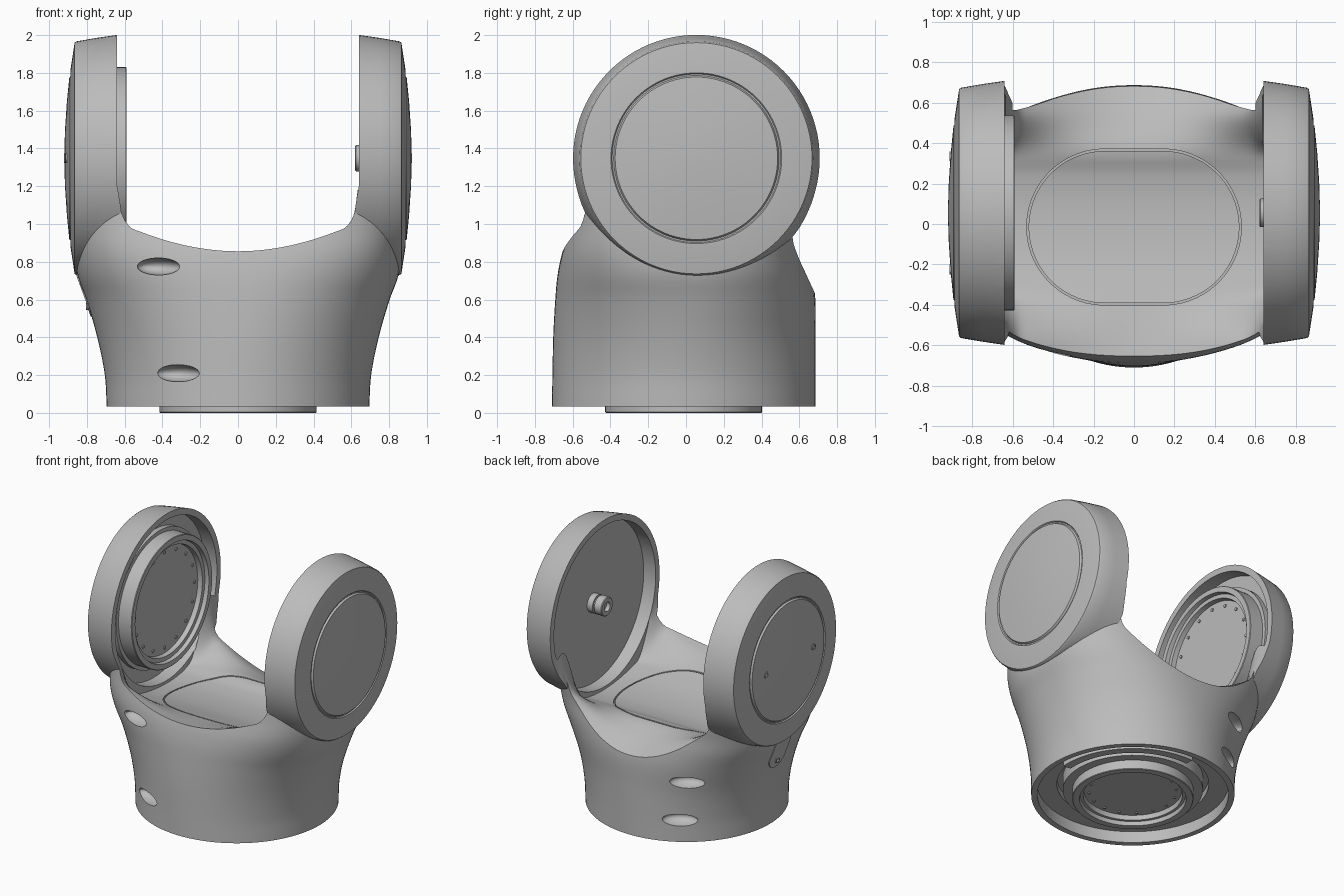
import bpy
import bmesh
from math import sin, cos, pi, copysign, atan2
from mathutils import Matrix

if "Cube" in bpy.data.objects:
    bpy.data.objects.remove(bpy.data.objects["Cube"])

grey = bpy.data.materials.new("plain grey")
grey.use_nodes = True
grey.diffuse_color = (0.5, 0.5, 0.5, 1)
for node in grey.node_tree.nodes:
    if node.type == "BSDF_PRINCIPLED":
        node.inputs["Base Color"].default_value = (0.5, 0.5, 0.5, 1)

HUB_Y, HUB_Z = 0.055, 1.348
BASE_Y = -0.0125


def finish(name, bm):
    bmesh.ops.recalc_face_normals(bm, faces=bm.faces[:])
    mesh = bpy.data.meshes.new(name)
    bm.to_mesh(mesh)
    bm.free()
    mesh.materials.append(grey)
    obj = bpy.data.objects.new(name, mesh)
    bpy.context.collection.objects.link(obj)
    return obj


def skin(name, rings, loop=False):
    """Join equal rings of points with quads; cap the ends or close the loop."""
    bm = bmesh.new()
    vs = [[bm.verts.new(p) for p in ring] for ring in rings]
    n = len(vs[0])
    pairs = list(zip(vs, vs[1:]))
    if loop:
        pairs.append((vs[-1], vs[0]))
    else:
        bm.faces.new(vs[0])
        bm.faces.new(vs[-1])
    for a, b in pairs:
        for i in range(n):
            j = (i + 1) % n
            bm.faces.new((a[i], a[j], b[j], b[i]))
    return finish(name, bm)


def lathe_x(name, side, profile, y=HUB_Y, z=HUB_Z, n=96):
    return skin(name, [[(side * p, y + r * cos(2 * pi * i / n), z + r * sin(2 * pi * i / n))
                        for i in range(n)] for p, r in profile])


def lathe_z(name, profile, x=0, y=BASE_Y, n=96):
    return skin(name, [[(x + r * cos(2 * pi * i / n), y + r * sin(2 * pi * i / n), p)
                        for i in range(n)] for p, r in profile])


def stadium(a, r, n=64):
    angles = [2 * pi * (i + 0.5) / n for i in range(n)]
    return [(r * cos(t) + copysign(a, cos(t)), r * sin(t)) for t in angles]


def curve(pts, x):
    """Smooth interpolation through rows of (x, values...)."""
    x = min(max(x, pts[0][0]), pts[-1][0])
    i = max(k for k in range(len(pts) - 1) if pts[k][0] <= x)
    a, b = pts[i], pts[i + 1]
    p, q = pts[max(i - 1, 0)], pts[min(i + 2, len(pts) - 1)]
    h = b[0] - a[0]
    t = (x - a[0]) / h
    out = []
    for k in range(1, len(a)):
        m0 = (b[k] - p[k]) / (b[0] - p[0]) * h
        m1 = (q[k] - a[k]) / (q[0] - a[0]) * h
        out.append((2*t**3 - 3*t*t + 1) * a[k] + (t**3 - 2*t*t + t) * m0
                   + (3*t*t - 2*t**3) * b[k] + (t**3 - t*t) * m1)
    return out


def boolean(target, cutter, mode="DIFFERENCE"):
    mod = target.modifiers.new("cut", "BOOLEAN")
    mod.operation, mod.solver, mod.object = mode, "EXACT", cutter
    bpy.context.view_layer.objects.active = target
    bpy.ops.object.modifier_apply(modifier=mod.name)
    bpy.data.objects.remove(cutter)


# Body sections: height, half width, front y, back y, squareness
SECTIONS = [(0.035, 0.695, -0.71, 0.685, 2), (0.2, 0.705, -0.707, 0.685, 2),
            (0.4, 0.745, -0.703, 0.685, 2.05), (0.6, 0.803, -0.692, 0.685, 2.25),
            (0.73, 0.85, -0.68, 0.665, 2.5), (0.85, 0.862, -0.655, 0.635, 2.9),
            (1.0, 0.855, -0.605, 0.625, 3.5), (1.2, 0.84, -0.57, 0.66, 4),
            (1.35, 0.82, -0.55, 0.63, 4)]


def section(z):
    w, front, back, e = curve(SECTIONS, z)
    return w, (back - front) / 2, (back + front) / 2, e


def section_ring(z, n=128):
    w, d, yc, e = section(z)
    ring = []
    for i in range(n):
        c, s = cos(2 * pi * i / n), sin(2 * pi * i / n)
        ring.append((w * copysign(abs(c) ** (2 / e), c),
                     yc + d * copysign(abs(s) ** (2 / e), s), z))
    return ring


STEPS = 40
body = skin("yoke_body", [section_ring(0.035 + 1.315 * i / STEPS) for i in range(STEPS + 1)])

# Round arm heads with shallow domed caps and a ring groove
HEAD = [(0.6, 0.658), (0.64, 0.653), (0.75, 0.637), (0.855, 0.619), (0.865, 0.612),
        (0.888, 0.462), (0.888, 0.452), (0.88, 0.446), (0.88, 0.438), (0.893, 0.43),
        (0.906, 0.3), (0.916, 0.15), (0.92, 0.02)]
for side in (1, -1):
    boolean(body, lathe_x("arm_head", side, HEAD), "UNION")

# Saddle between the arms: curved floor rising to the arms at both rims
FLOOR = [(-1, 0.9), (-0.8, 0.88), (-0.66, 0.857), (-0.4, 0.8), (-0.15, 0.74), (0.08, 0.72),
         (0.25, 0.735), (0.36, 0.765), (0.5, 0.72), (0.69, 0.63), (0.8, 0.58), (1, 0.55)]


def saddle(x, y):
    x = abs(x)
    rise = 0.16 * (x / 0.6) ** 2 + 0.18 * (max(x - 0.54, 0) / 0.1) ** 3
    t = min(max((abs(y) - 0.33) / 0.25, 0), 1)
    return curve(FLOOR, y)[0] + rise * t * t * (3 - 2 * t) * (1.5 if y > 0 else 1)


bm = bmesh.new()
bmesh.ops.create_grid(bm, x_segments=64, y_segments=72, size=1)
for v in bm.verts:
    v.co.x *= 0.64
    v.co.z = saddle(v.co.x, v.co.y)
top = bmesh.ops.extrude_face_region(bm, geom=bm.faces[:])["geom"]
for v in top:
    if isinstance(v, bmesh.types.BMVert):
        v.co.z = 2.3
boolean(body, finish("saddle_cutter", bm))

# Recesses inside both arm heads and under the base
for side in (1, -1):
    boolean(body, lathe_x("recess_cutter", side, [(0.635, 0.607), (0.74, 0.607)]))
boolean(body, lathe_z("base_cutter", [(-0.1, 0.655), (0.12, 0.655)]))
boolean(body, lathe_z("base_step_cutter", [(0.1, 0.52), (0.17, 0.52)]))

# Panel line in the saddle floor
inner, outer = stadium(0.145, 0.376), stadium(0.145, 0.386)
boolean(body, skin("panel_line_cutter", [[(x, y - 0.015, z) for x, y in loop] for loop, z in
                                         ((inner, 0.69), (outer, 0.69), (outer, 0.95), (inner, 0.95))], True))

# Oval screw pockets at front and back
for x, z, end in ((-0.42, 0.775, -1), (-0.32, 0.21, -1), (-0.42, 0.5, 1), (-0.36, 0.2, 1)):
    w, d, yc, e = section(z)
    y = yc + end * d * (1 - abs(x / w) ** e) ** (1 / e)
    bm = bmesh.new()
    bmesh.ops.create_uvsphere(bm, u_segments=32, v_segments=16, radius=1, matrix=(
        Matrix.Translation((x, y, z)) @ Matrix.Rotation(atan2(y, x), 4, "Z")
        @ Matrix.Diagonal((0.08, 0.125, 0.045, 1))))
    boolean(body, finish("pocket_cutter", bm))

body.data.materials.clear()
body.data.materials.append(grey)
for poly in body.data.polygons:
    poly.material_index = 0
parts = [body]

# Drive ring in the right arm and bearing pin in the left arm
parts.append(lathe_x("drive_ring", -1, [(0.75, 0.51), (0.7, 0.51), (0.7, 0.482), (0.594, 0.482), (0.59, 0.478),
                                        (0.59, 0.44), (0.62, 0.435), (0.62, 0.405), (0.655, 0.4), (0.655, 0.02)]))
parts.append(lathe_x("bearing_pin", 1, [(0.75, 0.07), (0.695, 0.07), (0.695, 0.055), (0.68, 0.055), (0.68, 0.07),
                                        (0.625, 0.07), (0.62, 0.064), (0.62, 0.035), (0.65, 0.035), (0.65, 0.01)], n=40))

# Mounting ring under the base, with an outer step and a curved guide block
parts.append(lathe_z("mounting_ring", [(0.18, 0.48), (0.07, 0.48), (0.07, 0.415), (0.004, 0.415), (0, 0.411),
                                       (0, 0.365), (0.03, 0.36), (0.03, 0.34), (0.065, 0.335), (0.065, 0.02)]))
arc = [pi / 4 + (i / 24 - 0.5) * 1.7 for i in range(25)]
parts.append(skin("guide_block", [[(r * cos(t), BASE_Y + r * sin(t), z) for r, z in
                                   ((0.53, 0.06), (0.59, 0.06), (0.59, 0.13), (0.53, 0.13))] for t in arc]))

# Small bolts on both rings
for i in range(16):
    c, s = cos(pi * i / 8), sin(pi * i / 8)
    parts.append(lathe_x("drive_bolt", -1, [(0.66, 0.012), (0.648, 0.012)],
                         HUB_Y + 0.36 * c, HUB_Z + 0.36 * s, 10))
    parts.append(lathe_z("mounting_bolt", [(0.07, 0.01), (0.058, 0.01)],
                         0.3 * c, BASE_Y + 0.3 * s, 10))


# Cover tongue running down the outside of the right arm
def tongue_ring(offset):
    ring = []
    for u, v in stadium(0.06, 0.085):
        y, z = 0.05 + v, 0.655 + u
        w, d, yc, e = section(z)
        ring.append((-w * (1 - abs((y - yc) / d) ** e) ** (1 / e) - offset, y, z))
    return ring


parts.append(skin("cover_tongue", [tongue_ring(-0.03), tongue_ring(0.006)]))

# Cover screws
for y, z, x in ((-0.225, HUB_Z, 0.912), (0.335, HUB_Z, 0.912), (0.05, 0.57, 0.804)):
    parts.append(lathe_x("cover_screw", -1, [(x - 0.03, 0.024), (x, 0.024), (x, 0.014), (x - 0.01, 0.012)], y, z, 20))

bpy.ops.object.select_all(action="DESELECT")
for part in parts:
    part.select_set(True)
bpy.context.view_layer.objects.active = body
bpy.ops.object.shade_smooth_by_angle(angle=0.5)
